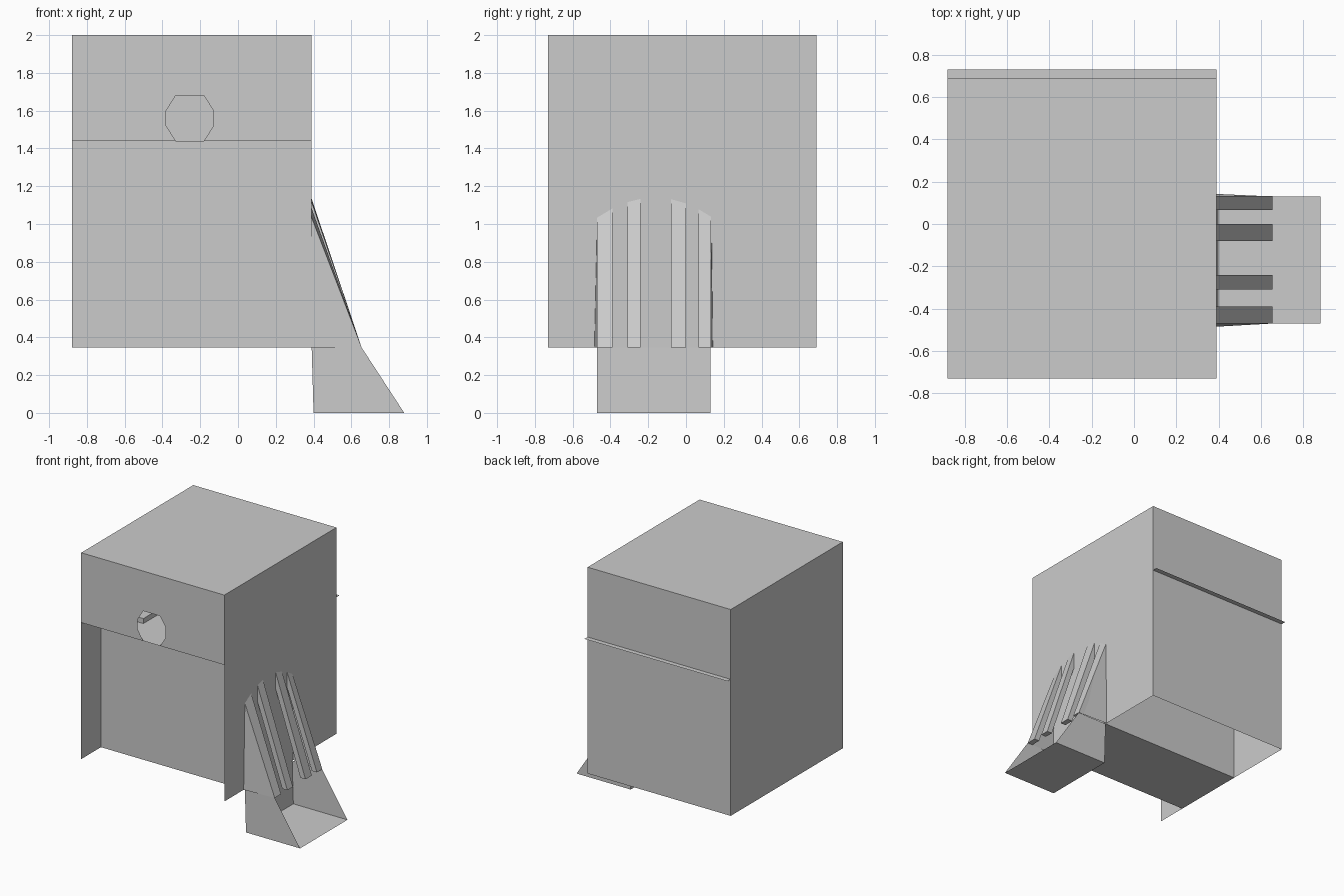
import bpy

if "Cube" in bpy.data.objects:
    bpy.data.objects.remove(bpy.data.objects["Cube"])

X0, X1 = -0.88, 0.39        # cabinet sides
Y0, Y1 = -0.73, 0.69        # cabinet front and back
ZB, ZS, ZT = 0.345, 1.44, 2.0   # bottom edge, shelf, top


def mesh(name, faces):
    """Make one object from a list of faces, each a list of corner points."""
    verts, polys = [], []
    for f in faces:
        ids = []
        for p in f:
            if p not in verts:
                verts.append(p)
            ids.append(verts.index(p))
        polys.append(ids)
    me = bpy.data.meshes.new(name)
    me.from_pydata(verts, [], polys)
    ob = bpy.data.objects.new(name, me)
    bpy.context.collection.objects.link(ob)
    return ob


def strip_x(profile):
    """Sweep an open (y, z) profile across the cabinet width."""
    return [[(X0, *a), (X1, *a), (X1, *b), (X0, *b)]
            for a, b in zip(profile, profile[1:])]


def prism_y(profile, ya, yb):
    """Closed (x, z) profile extruded from ya to yb."""
    front = [(x, ya, z) for x, z in profile]
    back = [(x, yb, z) for x, z in profile]
    n = len(profile)
    return [front, back[::-1]] + [[front[i], back[i], back[(i + 1) % n], front[(i + 1) % n]]
                                  for i in range(n)]


# Outer shell: thin side walls, back and top
walls = [[(x, Y0, ZB), (x, Y1, ZB), (x, Y1, ZT), (x, Y0, ZT)] for x in (X0, X1)]
mesh("cabinet_side_walls", [walls[0][::-1], walls[1]])
mesh("cabinet_back_and_top", strip_x([(Y0, ZT), (Y1, ZT), (Y1, ZB)]))

# Upper front panel whose outline runs around the eight-sided opening
outline = [(X0, ZS), (-0.33, ZS), (-0.38, 1.52), (-0.38, 1.60), (-0.33, 1.68), (-0.18, 1.68),
           (-0.13, 1.60), (-0.13, 1.52), (-0.18, ZS), (X1, ZS), (X1, ZT), (X0, ZT)]
mesh("upper_front_panel", [[(x, Y0, z) for x, z in outline]])

# Shelf that pokes out slightly at the back
mesh("shelf", strip_x([(Y0, ZS), (0.73, ZS)]))

# Inner housing: recessed front, floor, stepped rear
mesh("inner_housing", strip_x([(0.41, ZS), (0.41, 1.10), (0.13, 1.10), (0.13, ZB),
                               (-0.48, ZB), (-0.48, ZS)]))

# Two small blocks set across the shelf edge
for name, xa, xb in (("left_shelf_block", -0.67, -0.50), ("right_shelf_block", -0.03, 0.15)):
    mesh(name, prism_y([(xa, 1.40), (xb, 1.40), (xb, 1.48), (xa, 1.48)], -0.485, -0.29))

# Scoop tray at the foot of the chute: floor, back and sides, open slope
YA, YB = -0.47, 0.13
side = [(0.40, 0.0), (0.88, 0.0), (0.655, ZB), (X1, ZB)]
mesh("chute_tray", [
    [(x, YA, z) for x, z in side],
    [(x, YB, z) for x, z in side][::-1],
    [(0.40, YA, 0.0), (0.40, YB, 0.0), (0.88, YB, 0.0), (0.88, YA, 0.0)],
    [(0.40, YA, 0.0), (X1, YA, ZB), (X1, YB, ZB), (0.40, YB, 0.0)]])

# Slightly splayed side panels of the chute
mesh("chute_side_panels", [
    [(X1, -0.485, ZB), (0.655, YA, ZB), (X1, YA, 1.03)],
    [(X1, 0.142, ZB), (X1, 0.135, 1.03), (0.655, YB, ZB)]])


def arch(y):
    return 1.14 - 0.11 * ((y + 0.165) / 0.31) ** 2


# Four sloping bars whose tops follow an arch on the cabinet wall
T = 0.045
for i, (ya, yb) in enumerate([(-0.47, -0.39), (-0.31, -0.24), (-0.08, 0.0), (0.065, 0.133)]):
    ends = []
    for y in (ya, yb):
        h = arch(y)
        drop = T * (h - ZB) / (0.655 - X1)
        ends.append([(0.655 - T, y, ZB), (0.655, y, ZB), (X1, y, h), (X1, y, h - drop)])
    a, b = ends
    mesh("chute_bar_%d" % (i + 1),
         [a, b[::-1]] + [[a[k], b[k], b[(k + 1) % 4], a[(k + 1) % 4]] for k in range(4)])
